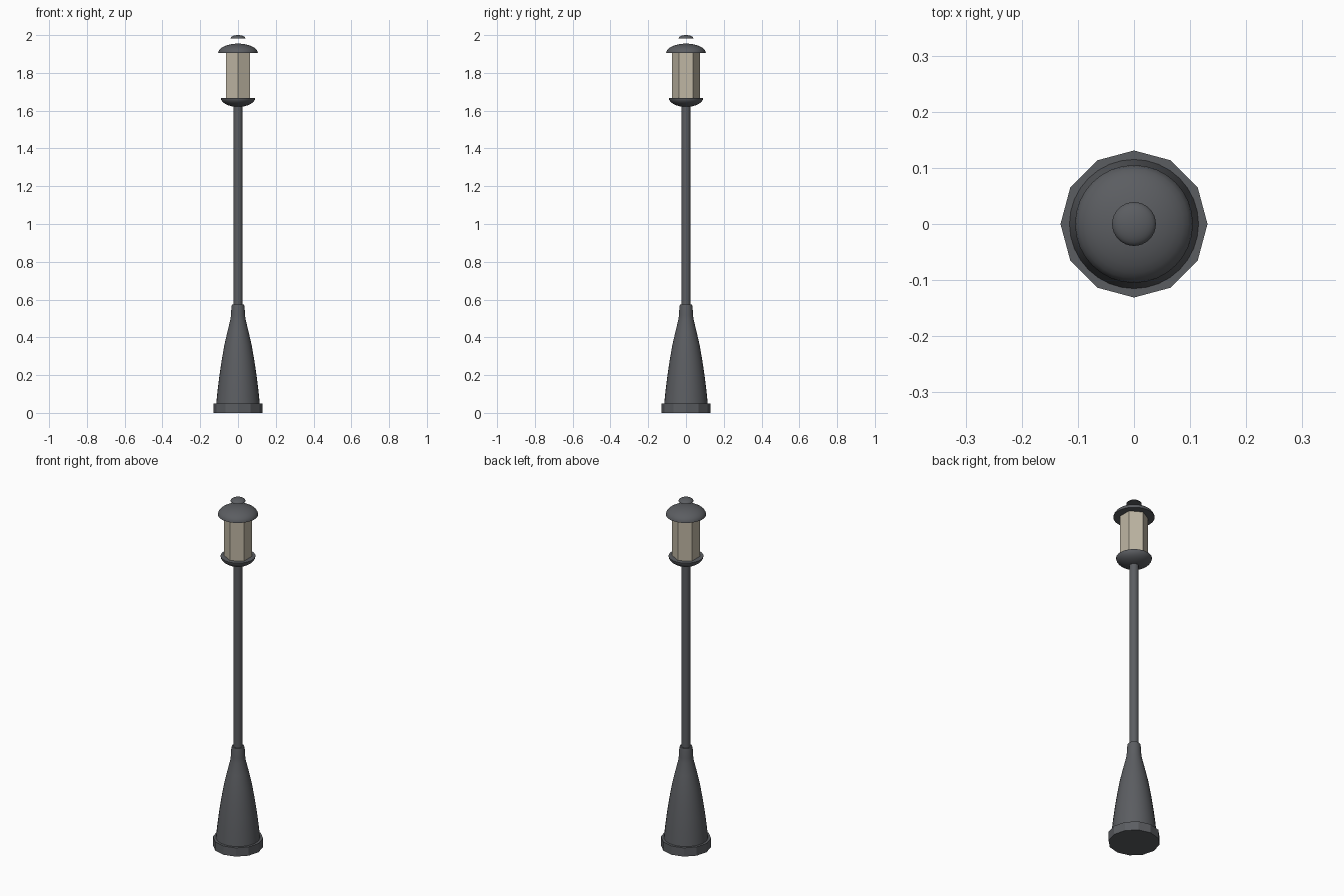
import bpy, bmesh, math

if "Cube" in bpy.data.objects:
    bpy.data.objects.remove(bpy.data.objects["Cube"])


def material(name, color):
    m = bpy.data.materials.new(name)
    m.diffuse_color = (*color, 1)
    m.use_nodes = True
    m.node_tree.nodes["Principled BSDF"].inputs["Base Color"].default_value = m.diffuse_color
    return m


IRON = material("dark_iron", (0.105, 0.11, 0.12))
GLASS = material("warm_glass", (0.52, 0.47, 0.37))


def lathe(name, profile, sides, mat, turn=0.0, smooth=True):
    """Spin (radius, z) points around z; radius 0 makes a pole, open ends get capped."""
    bm = bmesh.new()
    rings = []
    for r, z in profile:
        if r < 1e-5:
            rings.append([bm.verts.new((0, 0, z))] * sides)
        else:
            rings.append([bm.verts.new((r * math.cos(turn + math.tau * i / sides),
                                        r * math.sin(turn + math.tau * i / sides), z))
                          for i in range(sides)])
    for a, b in zip(rings, rings[1:]):
        for i in range(sides):
            j = (i + 1) % sides
            bm.faces.new(list(dict.fromkeys((a[i], a[j], b[j], b[i]))))
    for ring in (rings[0], rings[-1]):
        if ring[0] is not ring[1]:
            bm.faces.new(ring)
    bmesh.ops.recalc_face_normals(bm, faces=bm.faces)
    me = bpy.data.meshes.new(name)
    bm.to_mesh(me)
    bm.free()
    me.materials.append(mat)
    ob = bpy.data.objects.new(name, me)
    bpy.context.collection.objects.link(ob)
    if smooth:
        bpy.ops.object.select_all(action='DESELECT')
        ob.select_set(True)
        bpy.context.view_layer.objects.active = ob
        bpy.ops.object.shade_smooth_by_angle(angle=math.radians(35))
    return ob


def dome(radius, z, height, steps=8):
    """Half-ellipse profile; a negative height makes a bowl."""
    return [(radius * math.cos(math.pi / 2 * i / steps),
             z + height * math.sin(math.pi / 2 * i / steps)) for i in range(steps + 1)]


# Twelve-sided foot
lathe("foot", [(0.131, 0), (0.131, 0.05)], 12, IRON, smooth=False)

# Flared pedestal with collar
lathe("pedestal", [(0.115, 0.05), (0.108, 0.12), (0.098, 0.2), (0.086, 0.28), (0.072, 0.36),
                   (0.056, 0.43), (0.04, 0.495), (0.037, 0.52), (0.035, 0.56), (0.032, 0.575)],
      32, IRON)

# Slender post
lathe("post", [(0.024, 0.56), (0.024, 1.64)], 24, IRON)

# Bowl under the lantern
lathe("lantern_bowl", dome(0.091, 1.668, -0.048), 32, IRON)

# Six-sided glass, one edge facing front
lathe("lantern_glass", [(0.073, 1.66), (0.073, 1.91)], 6, GLASS, turn=math.pi / 2, smooth=False)

# Domed roof and the small cap above it
lathe("lantern_roof", dome(0.105, 1.905, 0.05), 32, IRON)
lathe("finial_cap", dome(0.039, 1.983, 0.017), 32, IRON)
